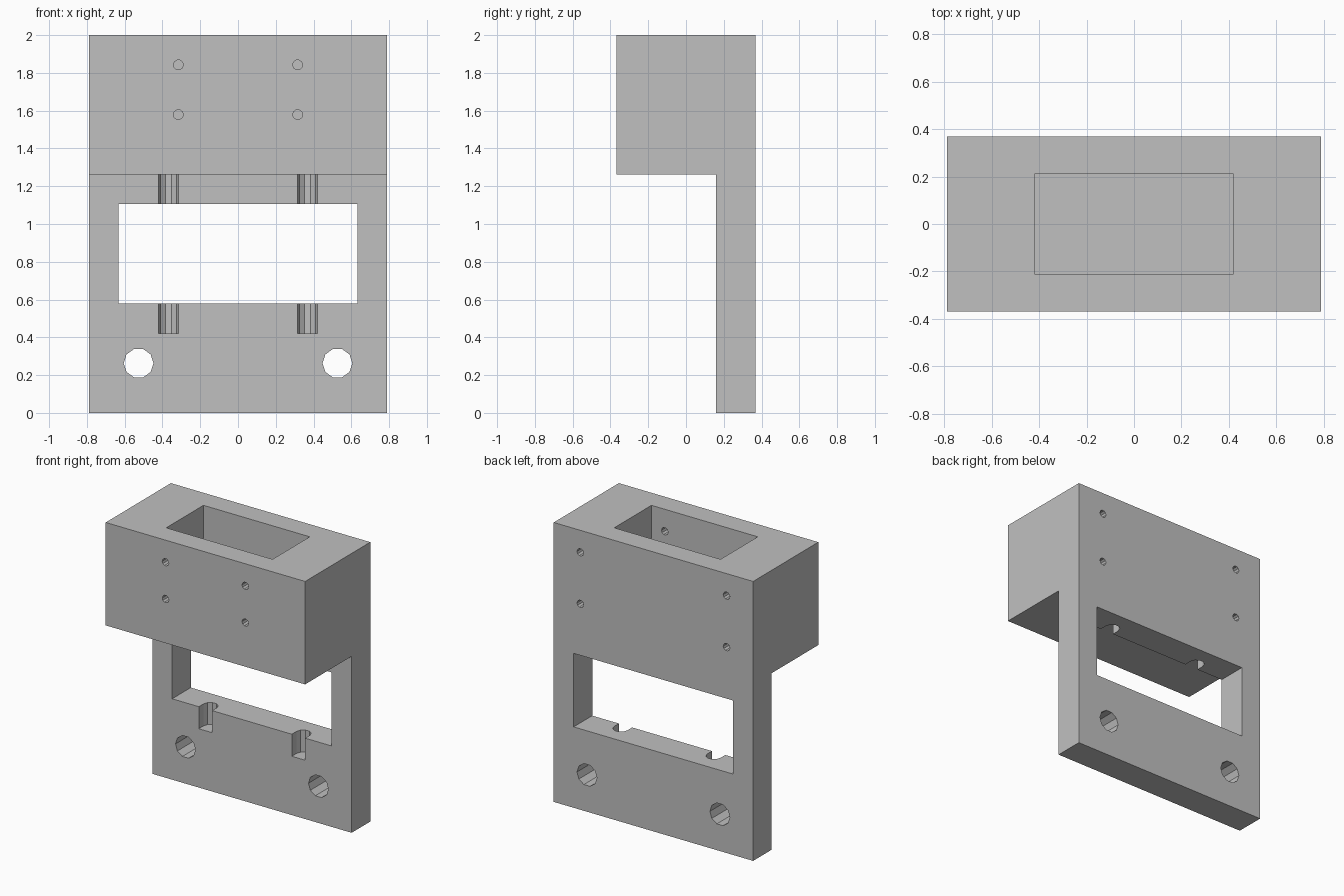
import bpy, bmesh, math
from mathutils import Vector

old = bpy.data.objects.get("Cube")
if old:
    bpy.data.objects.remove(old, do_unlink=True)

U = 2 / 38  # one design unit; the bracket is 38 units tall
SIDES = 10

grey = bpy.data.materials.new("Plain grey")
grey.use_nodes = True
colour = (0.53, 0.53, 0.53, 1)
grey.diffuse_color = colour
grey.node_tree.nodes["Principled BSDF"].inputs["Base Color"].default_value = colour


def prism(name, outline, direction):
    """Extrude a closed outline along a direction."""
    bm = bmesh.new()
    face = bm.faces.new([bm.verts.new(Vector(p) * U) for p in outline])
    ext = bmesh.ops.extrude_face_region(bm, geom=[face])
    moved = [v for v in ext["geom"] if isinstance(v, bmesh.types.BMVert)]
    bmesh.ops.translate(bm, verts=moved, vec=Vector(direction) * U)
    bmesh.ops.recalc_face_normals(bm, faces=bm.faces[:])
    mesh = bpy.data.meshes.new(name)
    bm.to_mesh(mesh)
    bm.free()
    mesh.materials.append(grey)
    obj = bpy.data.objects.new(name, mesh)
    bpy.context.collection.objects.link(obj)
    return obj


def block(name, x, y, z):
    outline = [(x[0], y[0], z[0]), (x[1], y[0], z[0]),
               (x[1], y[1], z[0]), (x[0], y[1], z[0])]
    return prism(name, outline, (0, 0, z[1] - z[0]))


def ring(radius, first=0, last=SIDES):
    step = math.tau / SIDES
    return [(radius * math.cos(i * step), radius * math.sin(i * step))
            for i in range(first, last)]


def bore(name, x, z, radius, y0, y1):
    outline = [(x + a, y0, z + b) for a, b in ring(radius)]
    return prism(name, outline, (0, y1 - y0, 0))


def cut(target, cutter):
    cutter.hide_render = True
    mod = target.modifiers.new(cutter.name, "BOOLEAN")
    mod.operation = "DIFFERENCE"
    mod.solver = "EXACT"
    mod.object = cutter
    bpy.context.view_layer.objects.active = target
    bpy.ops.object.modifier_apply(modifier=mod.name)
    bpy.data.objects.remove(cutter, do_unlink=True)


# Back plate and overhanging box as one L-shaped solid
profile = [(7, 0), (7, 38), (-7, 38), (-7, 24), (3, 24), (3, 0)]
bracket = prism("mounting_bracket", [(-15, y, z) for y, z in profile], (30, 0, 0))

# Open-topped pocket and the window through the plate
cut(bracket, block("pocket_cutter", (-8, 8), (-4, 4), (27, 40)))
cut(bracket, block("window_cutter", (-12, 12), (2, 9), (11, 21)))

for side in (-1, 1):
    # Round-backed vertical slots above and below the window
    slot = [(7 * side + a, 4 + b, 8) for a, b in ring(1, 0, SIDES // 2 + 1)]
    slot += [(7 * side - 1, 2, 8), (7 * side + 1, 2, 8)]
    cut(bracket, prism("slot_cutter", slot, (0, 0, 16)))

    # Large bolt holes through the plate
    cut(bracket, bore("bolt_cutter", 10 * side, 5, 1.5, 2, 8))

    # Small screw holes: front ones reach the pocket, back ones are blind
    for z in (30, 35):
        cut(bracket, bore("front_screw_cutter", 6 * side, z, 0.5, -8, -3))
    for z in (28, 35):
        cut(bracket, bore("back_screw_cutter", 11 * side, z, 0.5, 2, 8))
